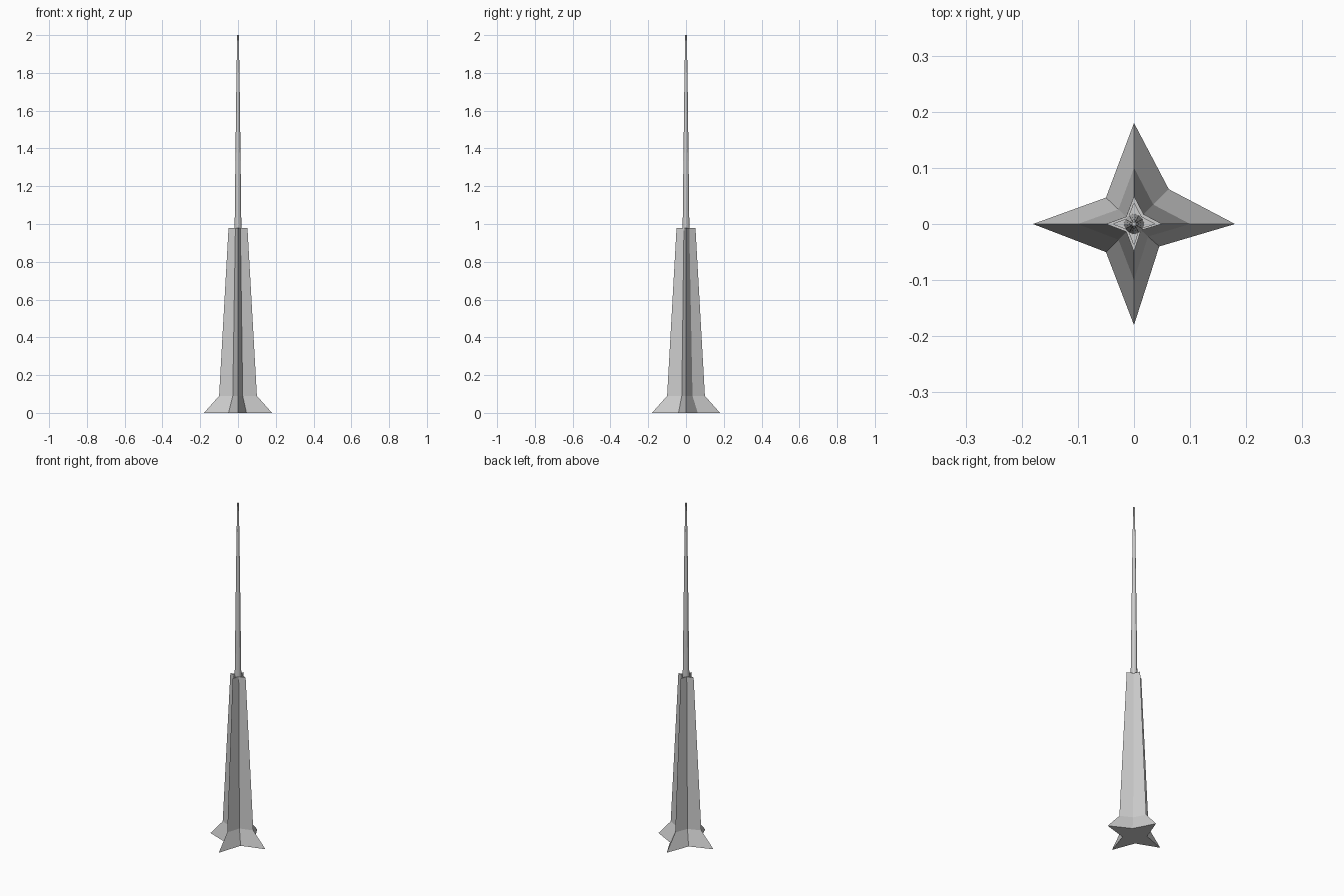
import bpy, bmesh, math

if "Cube" in bpy.data.objects:
    bpy.data.objects.remove(bpy.data.objects["Cube"])

def loft(name, rings, cap_bottom=True, cap_top=True):
    """Skin a stack of equal-length rings into a flat-shaded solid."""
    bm = bmesh.new()
    loops = [[bm.verts.new(p) for p in ring] for ring in rings]
    n = len(loops[0])
    for a, b in zip(loops, loops[1:]):
        for i in range(n):
            j = (i + 1) % n
            bm.faces.new((a[i], a[j], b[j], b[i]))
    if cap_bottom:
        bm.faces.new(loops[0][::-1])
    if cap_top:
        bm.faces.new(loops[-1])
    bmesh.ops.recalc_face_normals(bm, faces=bm.faces)
    mesh = bpy.data.meshes.new(name)
    bm.to_mesh(mesh)
    bm.free()
    obj = bpy.data.objects.new(name, mesh)
    bpy.context.collection.objects.link(obj)
    return obj

# Slightly irregular four-pointed star, tips at radius 0.18
STAR = [(0.18, 0), (0.062, 0.062), (0, 0.18), (-0.05, 0.047),
        (-0.18, 0), (-0.05, -0.05), (0, -0.18), (0.045, -0.04)]

def star(tip, z):
    s = tip / 0.18
    return [(x * s, y * s, z) for x, y in STAR]

def circle(r, z, n=12):
    return [(r * math.cos(math.tau * i / n), r * math.sin(math.tau * i / n), z)
            for i in range(n)]

# Flared star base and tapering shaft, with a shallow recess in the top
loft("star_tower", [star(0.18, 0), star(0.10, 0.09), star(0.05, 0.98),
                    star(0.037, 0.98), star(0.037, 0.965)])

# Slender needle spire
loft("spire", [circle(0.018, 0.965), circle(0.013, 1.4),
               circle(0.008, 1.8), circle(0.004, 2.0)])
